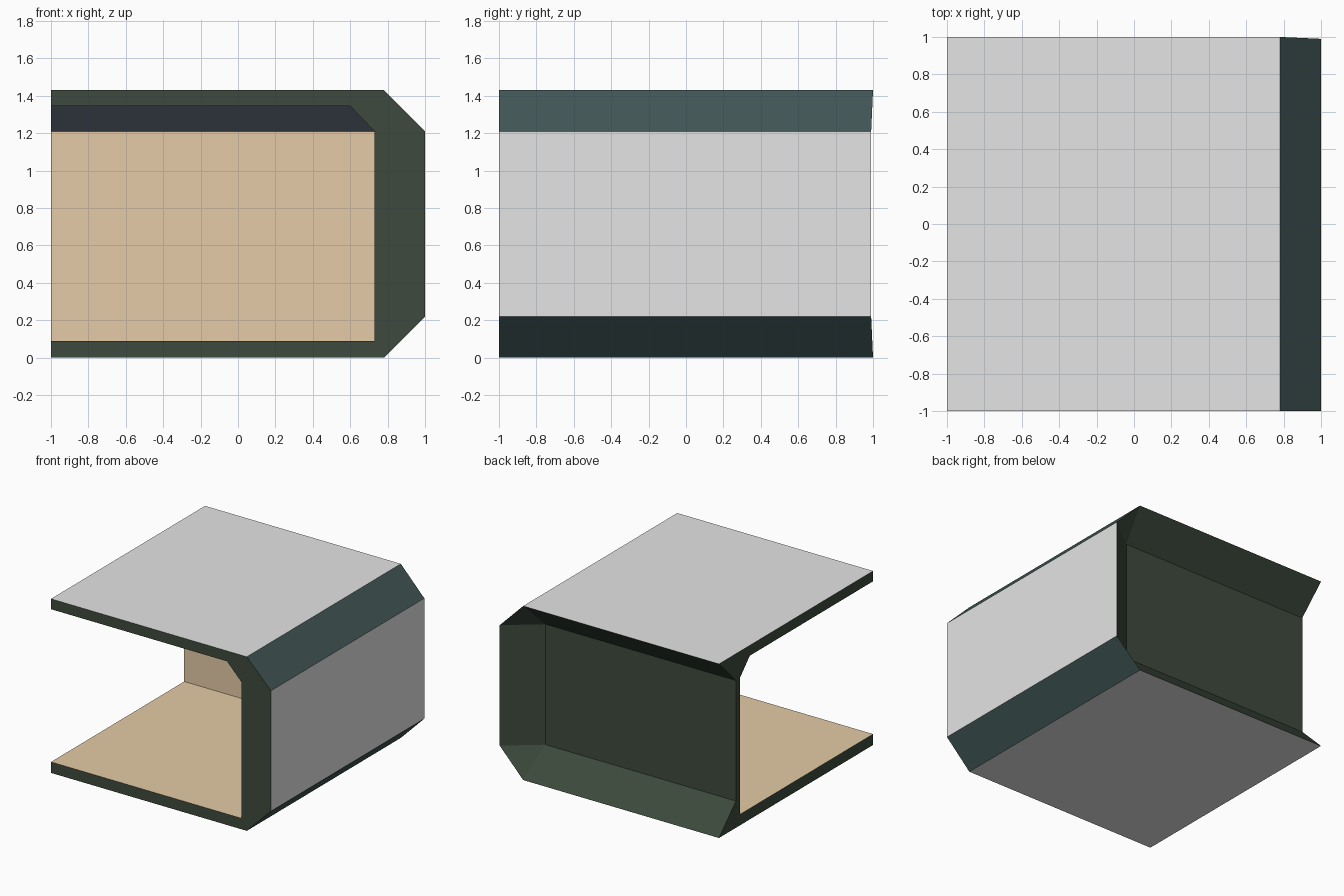
import bpy, bmesh

if "Cube" in bpy.data.objects:
    bpy.data.objects.remove(bpy.data.objects["Cube"])


def material(name, rgb):
    m = bpy.data.materials.new(name)
    m.diffuse_color = (*rgb, 1)
    m.use_nodes = True
    m.node_tree.nodes["Principled BSDF"].inputs["Base Color"].default_value = m.diffuse_color
    return m


MATS = [material("light_grey", (0.78, 0.78, 0.78)),
        material("tan", (0.78, 0.60, 0.385)),
        material("dark_green", (0.047, 0.068, 0.047)),
        material("dark_teal", (0.055, 0.096, 0.094)),
        material("slate_blue", (0.105, 0.132, 0.172))]
GREY, TAN, GREEN, TEAL, SLATE = range(5)

H = 1.43                     # overall height
LO, HI = 0.22, 1.21          # heights where the slopes meet the walls
FLOOR, CEIL = 0.09, 1.345    # inside floor and ceiling
IN, CH = 0.73, 0.60          # inside wall and ceiling slope start
EDGE, BACK = 0.78, 0.99      # outer slope start, rear end of the side wall

bm = bmesh.new()


def face(mat, *pts):
    f = bm.faces.new([bm.verts.new(p) for p in pts])
    f.material_index = mat


# Inside walls and ceiling slope: one profile swept round the mitred corner
profile = [(IN, FLOOR), (IN, HI), (CH, CEIL)]
for (d0, z0), (d1, z1), mat in zip(profile, profile[1:], (TAN, SLATE)):
    face(mat, (d0, -1, z0), (d1, -1, z1), (d1, d1, z1), (d0, d0, z0))
    face(mat, (-1, d0, z0), (d0, d0, z0), (d1, d1, z1), (-1, d1, z1))

# Inside floor and ceiling
for d, z in ((IN, FLOOR), (CH, CEIL)):
    face(TAN, (-1, -1, z), (d, -1, z), (d, d, z), (-1, d, z))

# Outside roof, underside and side slopes
for z0, z1 in ((0, LO), (H, HI)):
    face(GREY, (-1, -1, z0), (EDGE, -1, z0), (EDGE, 1, z0), (-1, 1, z0))
    face(TEAL, (EDGE, -1, z0), (1, -1, z1), (1, BACK, z1), (EDGE, 1, z0))
    # Flared rear lip and its corner triangle
    face(GREEN, (-1, 1, z0), (EDGE, 1, z0), (IN, EDGE, z1), (-1, EDGE, z1))
    face(GREEN, (EDGE, 1, z0), (1, BACK, z1), (IN, EDGE, z1))

# Outside right wall
face(GREY, (1, -1, LO), (1, BACK, LO), (1, BACK, HI), (1, -1, HI))

# Recessed rear panel and its upright flare
face(GREEN, (-1, EDGE, LO), (IN, EDGE, LO), (IN, EDGE, HI), (-1, EDGE, HI))
face(GREEN, (1, BACK, LO), (1, BACK, HI), (IN, EDGE, HI), (IN, EDGE, LO))

# Cut ends of the shell at the two openings
inner = [(-1, CEIL), (CH, CEIL), (IN, HI), (IN, FLOOR), (-1, FLOOR)]
front = [(-1, 0), (EDGE, 0), (1, LO), (1, HI), (EDGE, H), (-1, H)] + inner
left = [(-1, 0), (1, 0), (EDGE, LO), (EDGE, HI), (1, H), (-1, H)] + inner
face(GREEN, *[(x, -1, z) for x, z in front])
face(GREEN, *[(-1, y, z) for y, z in left])

bmesh.ops.remove_doubles(bm, verts=bm.verts, dist=0.0005)
bmesh.ops.recalc_face_normals(bm, faces=bm.faces)
mesh = bpy.data.meshes.new("corridor_corner")
bm.to_mesh(mesh)
bm.free()
for m in MATS:
    mesh.materials.append(m)
bpy.context.collection.objects.link(bpy.data.objects.new("corridor_corner", mesh))
